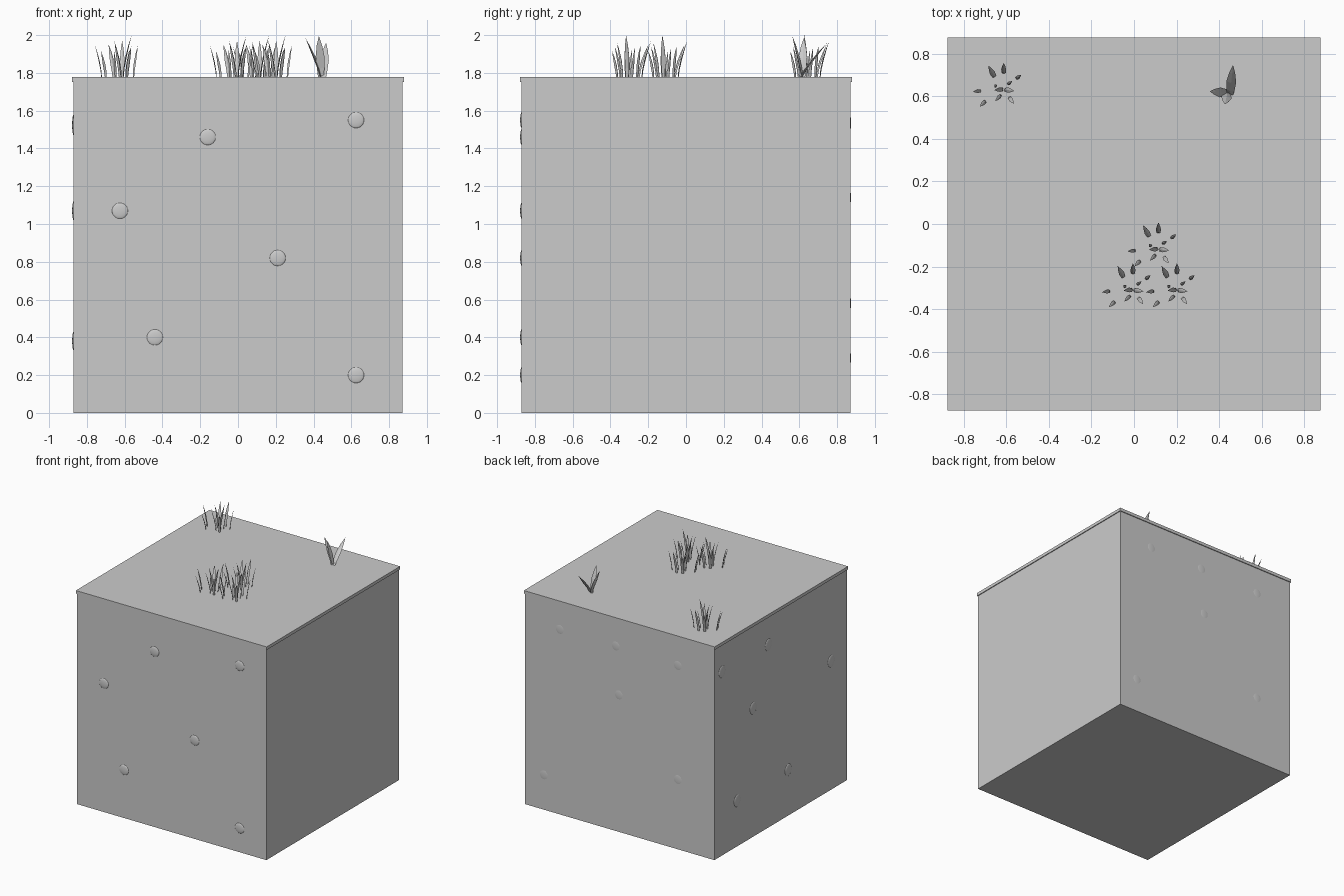
import bpy, bmesh, math
from mathutils import Vector, Matrix

if "Cube" in bpy.data.objects:
    bpy.data.objects.remove(bpy.data.objects["Cube"])

SOIL, TOP = 1.755, 1.779


def finish(bm, name, smooth=False):
    bmesh.ops.recalc_face_normals(bm, faces=bm.faces)
    me = bpy.data.meshes.new(name)
    bm.to_mesh(me)
    bm.free()
    for p in me.polygons:
        p.use_smooth = smooth
    ob = bpy.data.objects.new(name, me)
    bpy.context.collection.objects.link(ob)
    return ob


def box(name, half, z0, z1):
    bm = bmesh.new()
    m = Matrix.Translation((0, 0, (z0 + z1) / 2)) @ Matrix.Diagonal((2 * half, 2 * half, z1 - z0, 1))
    bmesh.ops.create_cube(bm, size=1, matrix=m)
    return finish(bm, name)


def add_blade(bm, base, tip, height, width, curve=1.6):
    """Pointed leaf with a thin diamond section, bending from base to tip."""
    b, t = Vector(base), Vector(tip)
    lean = (t - b).normalized()
    side = Vector((-lean.y, lean.x))
    z0 = SOIL - 0.002
    rings = []
    for f, w in ((0, 0.55), (0.3, 0.85), (0.55, 1.0), (0.8, 0.6)):
        c = b + (t - b) * f ** curve
        s, d = side * width * w / 2, lean * width * w * 0.15
        z = z0 + (height - z0) * f
        rings.append([bm.verts.new((p.x, p.y, z)) for p in (c + s, c + d, c - s, c - d)])
    apex = bm.verts.new((t.x, t.y, height))
    bm.faces.new(rings[0])
    for i in range(4):
        j = (i + 1) % 4
        for r, q in zip(rings, rings[1:]):
            bm.faces.new((r[i], r[j], q[j], q[i]))
        bm.faces.new((rings[-1][i], rings[-1][j], apex))


# Soil block and grass slab
box("soil_block", 0.871, 0, SOIL)
box("grass_slab", 0.878, SOIL - 0.002, TOP)

# Grass tuft: base x, y, tip x, y, tip height, relative to the tuft centre
blades = [
    (-.030, .060, -.060, .115, 1.95, .026), (.012, .077, .012, .128, 1.97, .024),
    (.070, .053, .095, .072, 1.945, .018), (.030, .027, .052, .042, 1.93, .016),
    (-.022, .015, -.032, .026, 1.92, .016), (.015, .002, .062, -.004, 2.0, .024),
    (.010, .004, -.032, .000, 1.975, .022), (-.095, -.003, -.133, -.008, 1.95, .018),
    (-.073, -.050, -.100, -.078, 1.915, .020), (.000, -.022, -.028, -.052, 1.96, .018),
    (.036, -.032, .060, -.064, 1.94, .020)]
tufts = [(-.625, .63), (.103, -.121), (-.017, -.313), (.190, -.313)]
for n, (cx, cy) in enumerate(tufts):
    bm = bmesh.new()
    for bx, by, tx, ty, h, w in blades:
        add_blade(bm, (cx + bx, cy + by), (cx + tx, cy + ty), h, w)
    finish(bm, f"grass_tuft_{n + 1}")

# Broad-leaved plant
bm = bmesh.new()
add_blade(bm, (.450, .595), (.466, .748), 1.96, .046, 1.2)
add_blade(bm, (.445, .615), (.357, .624), 1.985, .046, 1.3)
add_blade(bm, (.440, .620), (.428, .563), 1.995, .048, 1.3)
finish(bm, "broad_leaf_plant")


# Flat stones embedded in the sides
def stones(name, spots, place, size):
    bm = bmesh.new()
    for a, z in spots:
        loc, scl = place(a, z), size
        bmesh.ops.create_uvsphere(bm, u_segments=20, v_segments=12, radius=1,
                                  matrix=Matrix.Translation(loc) @ Matrix.Diagonal((*scl, 1)))
    finish(bm, name, True)


stones("left_stones",
       [(.77, 1.53), (.16, 1.52), (-.665, 1.07), (.36, 1.07), (-.10, .38), (.57, .38)],
       lambda a, z: (-.870, a, z), (.008, .043, .05))
stones("front_stones",
       [(.625, 1.55), (-.16, 1.46), (-.625, 1.07), (.21, .82), (-.44, .40), (.625, .20)],
       lambda a, z: (a, -.870, z), (.043, .008, .042))
stones("back_stones",
       [(.553, 1.54), (.037, 1.54), (-.534, 1.53), (.009, 1.14), (.70, .29), (-.534, .58)],
       lambda a, z: (a, .868, z), (.045, .005, .046))
